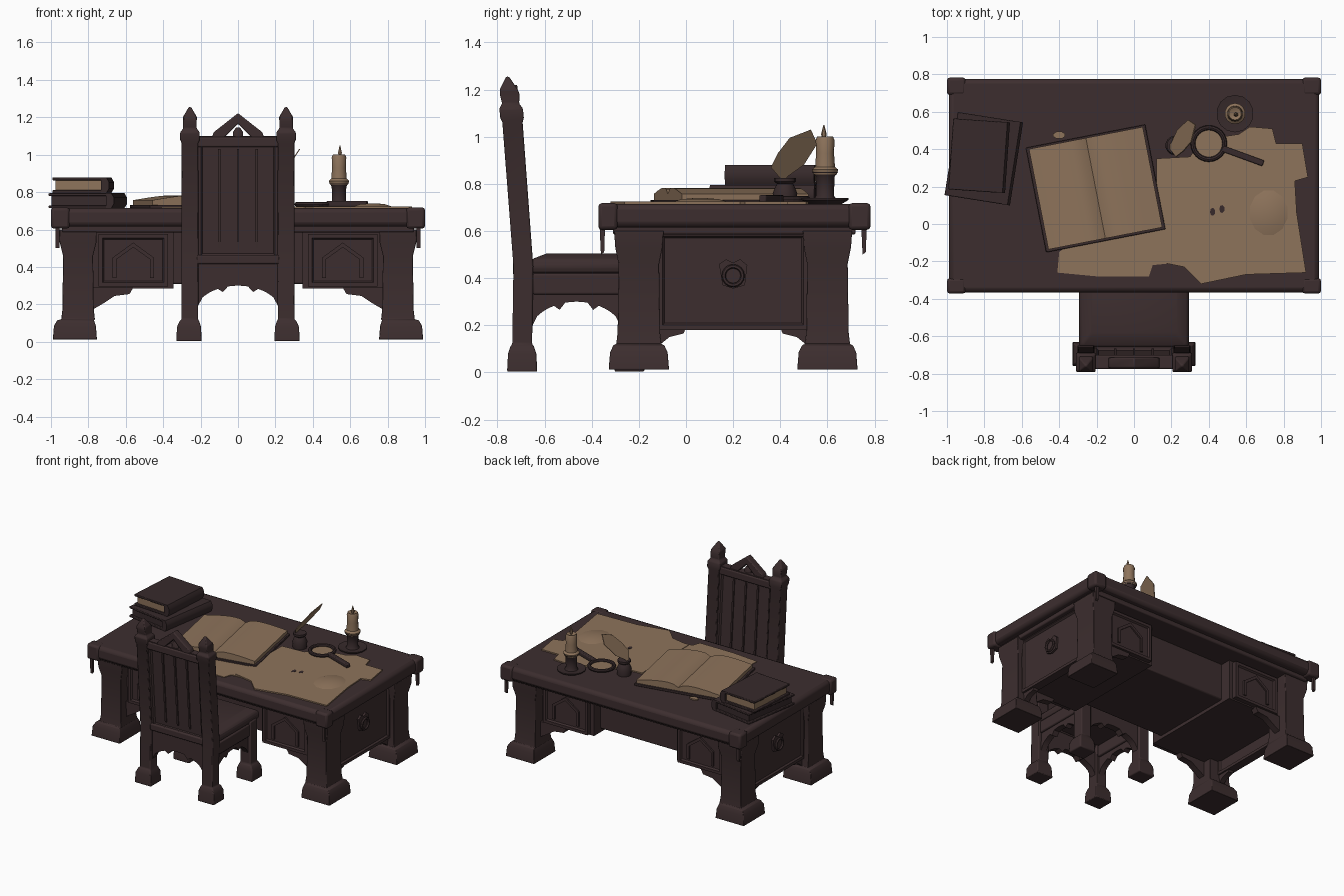
import bpy, bmesh, math
from mathutils import Vector, Matrix

if "Cube" in bpy.data.objects:
    bpy.data.objects.remove(bpy.data.objects["Cube"])

def material(name, rgb):
    m = bpy.data.materials.new(name)
    m.use_nodes = True
    m.diffuse_color = (*rgb, 1)
    bsdf = m.node_tree.nodes["Principled BSDF"]
    bsdf.inputs["Base Color"].default_value = (*rgb, 1)
    bsdf.inputs["Roughness"].default_value = 0.9
    return m

WOOD = material("dark wood", (0.046, 0.027, 0.028))
COVER = material("dark leather", (0.038, 0.023, 0.024))
PAPER = material("parchment", (0.27, 0.173, 0.105))

def finish(name, bm, mat, bevel=0, loc=(0, 0, 0), turn=0):
    bmesh.ops.recalc_face_normals(bm, faces=bm.faces)
    me = bpy.data.meshes.new(name)
    bm.to_mesh(me)
    bm.free()
    me.materials.append(mat)
    me.shade_smooth()
    me.set_sharp_from_angle(angle=math.radians(35))
    ob = bpy.data.objects.new(name, me)
    bpy.context.collection.objects.link(ob)
    ob.location = loc
    ob.rotation_euler.z = math.radians(turn)
    if bevel:
        mod = ob.modifiers.new("worn edges", "BEVEL")
        mod.width, mod.segments = bevel, 2
    return ob

def loft(name, rings, mat=WOOD, sides=4, bevel=0.008, panels="", **place):
    """Stack of rings (cx, cy, rx, ry, z); panels lists axes whose faces are inset."""
    bm = bmesh.new()
    k = math.sqrt(2) if sides == 4 else 1
    off = math.pi / sides
    loops = []
    for cx, cy, rx, ry, z in rings:
        loops.append([bm.verts.new((cx + k * rx * math.cos(off + math.tau * i / sides),
                                    cy + k * ry * math.sin(off + math.tau * i / sides), z))
                      for i in range(sides)])
    for a, b in zip(loops, loops[1:]):
        for i in range(sides):
            j = (i + 1) % sides
            bm.faces.new((a[i], a[j], b[j], b[i]))
    bm.faces.new(loops[0][::-1])
    bm.faces.new(loops[-1])
    if panels:
        bm.normal_update()
        fs = [f for f in bm.faces if any(abs(f.normal["xyz".index(c)]) > 0.9 for c in panels)]
        bmesh.ops.inset_individual(bm, faces=fs, thickness=0.03, depth=0)
        bmesh.ops.inset_individual(bm, faces=fs, thickness=0.012, depth=-0.012)
    return finish(name, bm, mat, bevel, **place)

def box(name, x, y, z, mat=WOOD, **kw):
    cx, cy, rx, ry = sum(x) / 2, sum(y) / 2, (x[1] - x[0]) / 2, (y[1] - y[0]) / 2
    return loft(name, [(cx, cy, rx, ry, h) for h in z], mat, **kw)

def prism(name, pts, axis, a, b, mat=WOOD, bevel=0, **place):
    """Outline extruded along an axis from a to b."""
    put = {"x": lambda p, t: (t, p[0], p[1]), "y": lambda p, t: (p[0], t, p[1]),
           "z": lambda p, t: (p[0], p[1], t)}[axis]
    bm = bmesh.new()
    lo = [bm.verts.new(put(p, a)) for p in pts]
    hi = [bm.verts.new(put(p, b)) for p in pts]
    bm.faces.new(lo)
    bm.faces.new(hi[::-1])
    for i in range(len(pts)):
        j = (i + 1) % len(pts)
        bm.faces.new((lo[i], lo[j], hi[j], hi[i]))
    return finish(name, bm, mat, bevel, **place)

def arch(a, b, top, low, apex, n=16):
    """Apron outline with a cusped arch cut in its lower edge."""
    pts = [(b, top), (a, top)]
    for i in range(n + 1):
        t = i / n
        drop = 0.025 if i in (5, 11) else 0
        pts.append((a + (b - a) * t, low + (apex - low) * math.sin(math.pi * t) ** 0.5 - drop))
    return pts

# ---- Desk ----
box("desk_top", (-0.99, 0.99), (-0.365, 0.775), (0.615, 0.715), bevel=0.025)
box("desk_top_moulding", (-0.94, 0.94), (-0.31, 0.72), (0.585, 0.625))
box("desk_centre_body", (-0.38, 0.38), (-0.13, 0.52), (0.31, 0.6))
for s, side in ((-1, "right"), (1, "left")):
    box(side + "_cabinet", sorted((s * 0.345, s * 0.88)), (-0.21, 0.6), (0.285, 0.6), bevel=0)
    box(side + "_side_panel", sorted((s * 0.84, s * 0.905)), (-0.12, 0.52), (0.18, 0.6),
        panels="x", bevel=0)
    for y, end in ((-0.2, "front"), (0.6, "back")):
        f = -1 if end == "front" else 1
        c = s * 0.855
        # stepped foot, shaft and capital
        loft(f"{end}_{side}_leg", [
            (s * 0.872, y, 0.118, 0.128, 0.012), (s * 0.872, y, 0.112, 0.122, 0.085),
            (s * 0.868, y, 0.098, 0.108, 0.115), (c, y, 0.09, 0.096, 0.12),
            (c, y, 0.084, 0.09, 0.17), (c, y, 0.08, 0.086, 0.46),
            (c, y, 0.098, 0.1, 0.53), (c, y, 0.1, 0.105, 0.6)])
        # cabinet door with sunken field and pointed moulding
        fy = -0.21 if f < 0 else 0.6
        box(f"{end}_{side}_door", sorted((s * 0.375, s * 0.745)), sorted((fy - 0.01, fy + f * 0.035)),
            (0.295, 0.575), panels="y", bevel=0)
        m = s * 0.56
        prism(f"{end}_{side}_door_arch", [
            (m - 0.11, 0.34), (m - 0.11, 0.45), (m, 0.53), (m + 0.11, 0.45), (m + 0.11, 0.34),
            (m + 0.09, 0.34), (m + 0.09, 0.44), (m, 0.505), (m - 0.09, 0.44), (m - 0.09, 0.34)],
            "y", fy + f * 0.015, fy + f * 0.034)
        # carved brackets beside the legs
        prism(f"{end}_{side}_bracket", [
            (s * 0.78, 0.29), (s * 0.56, 0.29), (s * 0.58, 0.255), (s * 0.66, 0.245),
            (s * 0.72, 0.205), (s * 0.78, 0.17)], "y", y - 0.025, y + 0.025)
        prism(f"{end}_{side}_side_bracket", [
            (y - f * 0.08, 0.19), (y - f * 0.2, 0.19), (y - f * 0.19, 0.165),
            (y - f * 0.13, 0.15), (y - f * 0.08, 0.11)], "x", s * 0.85, s * 0.89)
        # iron corner caps and hanging shreds
        box(f"{end}_{side}_corner_cap", sorted((s * 0.9, s * 1.0)),
            sorted((y + f * 0.09, 0.783 if f > 0 else -0.372)), (0.605, 0.718), bevel=0.015)
        ey = y + f * 0.155
        prism(f"{end}_{side}_shred", [(ey - 0.012, 0.63), (ey + 0.012, 0.63), (ey + 0.008, 0.51),
              (ey - 0.006, 0.5)], "x", s * 0.955, s * 0.975)
    # shield shaped handle plate and ring
    prism(side + "_handle_plate", [(0.14, 0.46), (0.17, 0.48), (0.2, 0.465), (0.23, 0.48),
          (0.26, 0.455), (0.25, 0.37), (0.2, 0.355), (0.155, 0.37)], "x", s * 0.888, s * 0.908)
    bpy.ops.mesh.primitive_torus_add(major_radius=0.04, minor_radius=0.009, major_segments=16,
        minor_segments=6, location=(s * 0.918, 0.2, 0.41), rotation=(0, math.pi / 2, 0))
    ring = bpy.context.object
    ring.name = side + "_handle_ring"
    ring.data.materials.append(WOOD)

# ---- Chair ----
for s, side in ((-1, "right"), (1, "left")):
    c = s * 0.257
    foot = lambda y: [(s * 0.262, y, 0.068, 0.064, 0.003), (s * 0.262, y, 0.064, 0.06, 0.08),
                      (s * 0.26, y, 0.052, 0.05, 0.11), (c, y, 0.044, 0.042, 0.12)]
    loft(f"chair_back_{side}_post", foot(-0.695) + [
        (c, -0.69, 0.046, 0.042, 0.45), (c, -0.736, 0.044, 0.043, 1.06),
        (c, -0.738, 0.052, 0.05, 1.08), (c, -0.742, 0.052, 0.05, 1.12),
        (c, -0.744, 0.036, 0.036, 1.14), (c, -0.748, 0.036, 0.042, 1.18),
        (c, -0.752, 0.038, 0.038, 1.2), (c, -0.757, 0.006, 0.006, 1.255)], bevel=0.006)
    loft(f"chair_front_{side}_leg", foot(-0.24) + [(c, -0.24, 0.044, 0.042, 0.44)])
    prism(f"chair_{side}_apron", arch(-0.655, -0.275, 0.44, 0.19, 0.3), "x", s * 0.235, s * 0.28)
    box(f"chair_{side}_seat_rail", sorted((s * 0.22, s * 0.293)), (-0.65, -0.2), (0.33, 0.42))
for y, end in ((-0.69, "back"), (-0.24, "front")):
    prism(f"chair_{end}_apron", arch(-0.215, 0.215, 0.44, 0.19, 0.3), "y", y - 0.025, y + 0.025)
loft("chair_seat", [(0, -0.41, 0.285, 0.25, 0.42), (0, -0.41, 0.295, 0.25, 0.45),
                    (0, -0.41, 0.285, 0.245, 0.48), (0, -0.4, 0.23, 0.19, 0.505)], bevel=0.01)
loft("chair_back_panel", [(0, -0.69, 0.22, 0.028, 0.44), (0, -0.737, 0.22, 0.028, 1.1)],
     panels="y", bevel=0)
for x in (-0.1, 0.0, 0.1):
    loft("chair_back_moulding", [(x, -0.692, 0.006, 0.026, 0.5), (x, -0.734, 0.006, 0.026, 1.03)],
         bevel=0)
box("chair_lower_rail", (-0.22, 0.22), (-0.735, -0.655), (0.415, 0.465))
box("chair_upper_rail", (-0.22, 0.22), (-0.775, -0.7), (1.04, 1.095))
prism("chair_gable", [(-0.14, 1.09), (-0.13, 1.12), (0, 1.222), (0.13, 1.12), (0.14, 1.09),
                      (0.075, 1.09), (0, 1.165), (-0.075, 1.09)], "y", -0.768, -0.715, bevel=0.006)
loft("chair_gable_knob", [(0, -0.74, 0.028, 0.02, 1.09), (0, -0.74, 0.03, 0.02, 1.12),
                          (0, -0.74, 0.012, 0.012, 1.145)], sides=8, bevel=0)

# ---- Parchment sheets ----
prism("map_sheet", [(0.12, 0.35), (0.3, 0.36), (0.36, 0.45), (0.56, 0.48), (0.62, 0.52), (0.74, 0.51),
    (0.76, 0.43), (0.9, 0.43), (0.93, 0.25), (0.86, 0.23), (0.87, 0.06), (0.92, -0.26), (0.6, -0.27),
    (0.36, -0.32), (0.27, -0.23), (0.12, -0.2)], "z", 0.712, 0.724, PAPER)
prism("lower_sheet", [(-0.4, -0.15), (-0.41, -0.26), (-0.2, -0.28), (0.08, -0.28), (0.1, -0.22),
    (0.3, -0.2), (0.3, 0.1), (-0.1, 0.1)], "z", 0.711, 0.72, PAPER)
loft("map_bulge", [(0.72, 0.06, 0.11, 0.13, 0.722), (0.72, 0.06, 0.07, 0.08, 0.735),
                   (0.72, 0.06, 0.02, 0.02, 0.74)], PAPER, sides=12, bevel=0)
for x, y in ((0.42, 0.065), (0.47, 0.08)):
    loft("map_stain", [(x, y, 0.014, 0.022, z) for z in (0.722, 0.726)], COVER, sides=7, bevel=0)
loft("paper_scrap", [(-0.4, 0.475, 0.035, 0.02, z) for z in (0.713, 0.724)], PAPER, sides=8, bevel=0)

# ---- Open book ----
spot = dict(loc=(-0.205, 0.19, 0), turn=11)
box("open_book_cover", (-0.325, 0.325), (-0.285, 0.285), (0.714, 0.732), COVER, bevel=0.004, **spot)
wave = [(0.31 * i / 8, 0.757 + 0.026 * math.sin(math.pi * (i / 8) ** 0.6)) for i in range(9)]
prism("open_book_pages", [(-0.31, 0.73)] + [(-x, z) for x, z in wave[:0:-1]] + wave + [(0.31, 0.73)],
      "y", -0.272, 0.275, PAPER, **spot)

# ---- Closed books ----
def closed_book(name, w, d, z, h, t, **kw):
    for n, a, b in (("bottom", z, z + t), ("top", z + h - t, z + h)):
        box(f"{name}_{n}_cover", (-w, w), (-d, d), (a, b), COVER, bevel=0.004, **kw)
    box(name + "_pages", (-w + 0.015, w - 0.02), (-d + 0.015, d - 0.015), (z + t, z + h - t),
        PAPER if name == "upper_book" else COVER, bevel=0, **kw)
    prism(name + "_spine", [(w - 0.03, z), (w, z), (w + 0.014, z + h * 0.3), (w + 0.014, z + h * 0.7),
          (w, z + h), (w - 0.03, z + h)], "y", -d, d, COVER, **kw)

closed_book("lower_book", 0.17, 0.225, 0.714, 0.08, 0.015, loc=(-0.81, 0.35, 0), turn=-9)
closed_book("upper_book", 0.145, 0.19, 0.794, 0.085, 0.016, loc=(-0.835, 0.365, 0), turn=-4)

# ---- Inkpot and quill ----
def turned(name, x, y, profile, mat, sides=14):
    return loft(name, [(x, y, r, r, z) for r, z in profile], mat, sides=sides, bevel=0)

turned("inkpot", 0.22, 0.42, [(0.048, 0.715), (0.052, 0.76), (0.04, 0.79), (0.034, 0.8),
                              (0.046, 0.81), (0.046, 0.825), (0.02, 0.825)], COVER)
outline = [(0.42, 0.8), (0.36, 0.87), (0.39, 0.93), (0.44, 0.995), (0.53, 1.03), (0.557, 0.97),
           (0.5, 0.88), (0.43, 0.83)]
bm = bmesh.new()
quill = [[bm.verts.new((0.19 + (z - 0.82) * 0.65 + dx, y, z)) for y, z in outline] for dx in (0, 0.006)]
bm.faces.new(quill[0])
bm.faces.new(quill[1][::-1])
for i in range(len(outline)):
    j = (i + 1) % len(outline)
    bm.faces.new((quill[0][i], quill[0][j], quill[1][j], quill[1][i]))
finish("quill_feather", bm, PAPER)

# ---- Magnifying glass ----
bpy.ops.mesh.primitive_torus_add(major_radius=0.085, minor_radius=0.013, major_segments=24,
                                 minor_segments=8, location=(0.4, 0.43, 0.735))
rim = bpy.context.object
rim.name = "magnifier_rim"
rim.data.materials.append(COVER)
turned("magnifier_lens", 0.4, 0.43, [(0.08, 0.724), (0.08, 0.73)], PAPER, 24)
box("magnifier_handle", (0.08, 0.31), (-0.016, 0.016), (0.722, 0.752), COVER, bevel=0.006,
    loc=(0.4, 0.43, 0), turn=-20)

# ---- Candle ----
turned("candle_saucer", 0.54, 0.59, [(0.07, 0.714), (0.1, 0.732), (0.1, 0.74), (0.06, 0.735)], COVER)
turned("candle_cup", 0.54, 0.59, [(0.05, 0.73), (0.038, 0.75), (0.04, 0.83), (0.055, 0.85)], COVER)
turned("candle_wax", 0.54, 0.59, [(0.05, 0.84), (0.056, 0.86), (0.042, 0.872), (0.038, 0.93),
                                  (0.04, 0.985), (0.034, 1.0), (0.012, 0.99)], PAPER)
turned("candle_flame", 0.545, 0.585, [(0.006, 0.99), (0.012, 1.01), (0.002, 1.05)], PAPER, 6)
